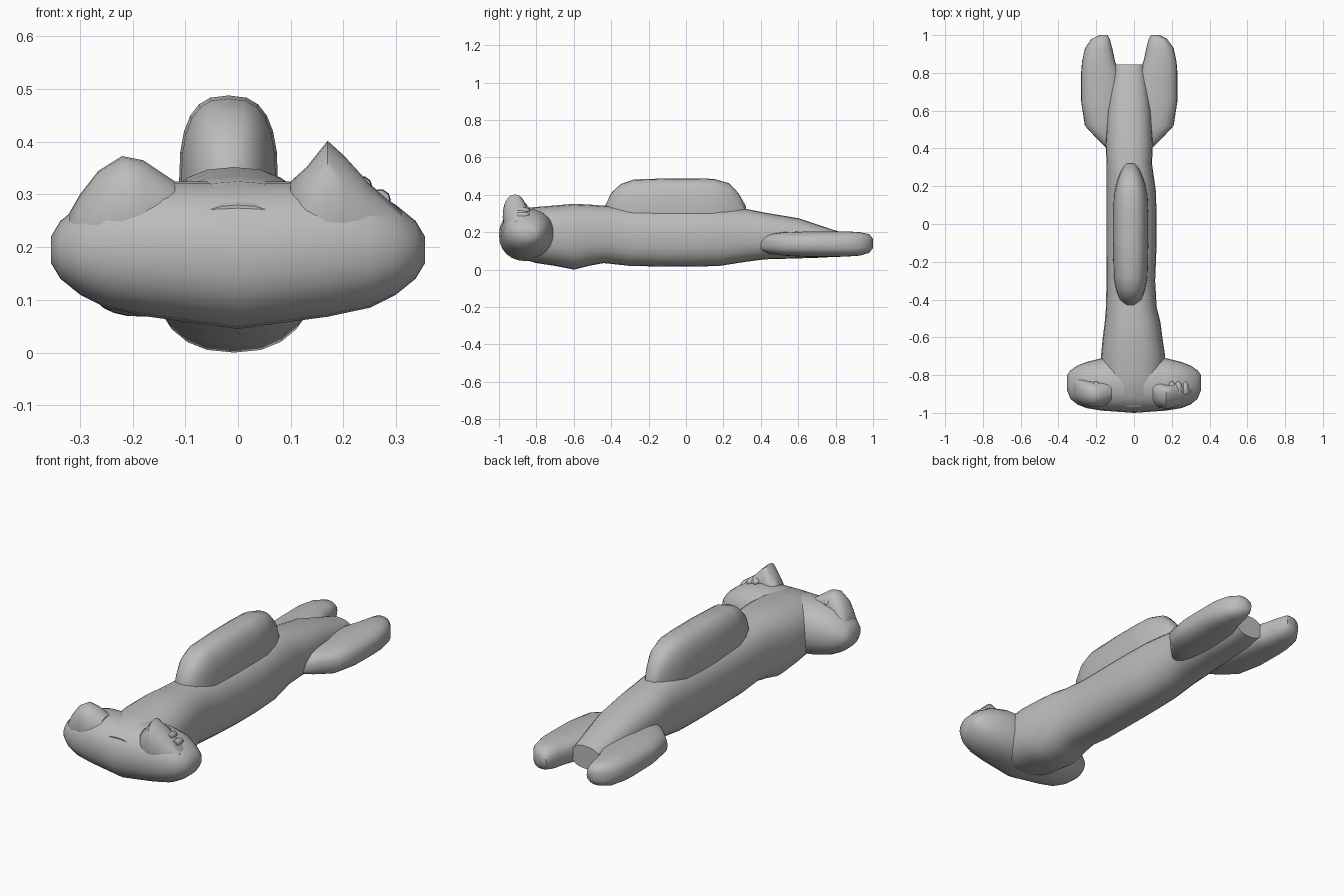
import bpy, bmesh, math

grey = bpy.data.materials.new("plain grey")
grey.diffuse_color = (0.5, 0.5, 0.5, 1)


def loft(name, rings, axis='y', power=2.4, sides=24):
    """Rings are (position along axis, side min, side max, z min, z max)."""
    bm = bmesh.new()
    loops = []
    for t, a0, a1, z0, z1 in rings:
        loop = []
        for i in range(sides):
            ang = 2 * math.pi * i / sides
            c, s = math.cos(ang), math.sin(ang)
            a = (a0 + a1) / 2 + (a1 - a0) / 2 * math.copysign(abs(c) ** (2 / power), c)
            z = (z0 + z1) / 2 + (z1 - z0) / 2 * math.copysign(abs(s) ** (2 / power), s)
            loop.append(bm.verts.new((a, t, z) if axis == 'y' else (t, a, z)))
        loops.append(loop)
    for p, q in zip(loops, loops[1:]):
        for i in range(sides):
            j = (i + 1) % sides
            bm.faces.new((p[i], p[j], q[j], q[i]))
    bm.faces.new(loops[0])
    bm.faces.new(loops[-1])
    bmesh.ops.recalc_face_normals(bm, faces=bm.faces)
    me = bpy.data.meshes.new(name)
    bm.to_mesh(me)
    bm.free()
    me.materials.append(grey)
    ob = bpy.data.objects.new(name, me)
    bpy.context.collection.objects.link(ob)
    for o in bpy.context.selected_objects:
        o.select_set(False)
    ob.select_set(True)
    bpy.context.view_layer.objects.active = ob
    bpy.ops.object.shade_smooth_by_angle(angle=math.radians(50))
    return ob


# Long body
loft("body", [
    (-0.97, -0.10, 0.10, 0.11, 0.28), (-0.90, -0.14, 0.14, 0.065, 0.325),
    (-0.80, -0.17, 0.16, 0.035, 0.335), (-0.70, -0.175, 0.165, 0.02, 0.343),
    (-0.60, -0.165, 0.15, 0.0, 0.352), (-0.52, -0.155, 0.14, 0.02, 0.348),
    (-0.44, -0.148, 0.12, 0.035, 0.342), (-0.30, -0.146, 0.112, 0.02, 0.335),
    (-0.10, -0.145, 0.12, 0.016, 0.33), (0.05, -0.145, 0.12, 0.016, 0.33),
    (0.18, -0.145, 0.115, 0.02, 0.33), (0.32, -0.145, 0.095, 0.042, 0.325),
    (0.42, -0.15, 0.10, 0.055, 0.305), (0.60, -0.14, 0.09, 0.06, 0.275),
    (0.75, -0.12, 0.07, 0.065, 0.225), (0.845, -0.105, 0.055, 0.08, 0.195)])

# Raised back ridge
loft("back_ridge", [
    (y, -0.018 - w, -0.018 + w, 0.15, z) for y, w, z in [
        (-0.43, 0.03, 0.345), (-0.40, 0.058, 0.41), (-0.35, 0.077, 0.457),
        (-0.28, 0.09, 0.482), (-0.10, 0.094, 0.488), (0.06, 0.094, 0.488),
        (0.15, 0.09, 0.485), (0.23, 0.072, 0.462), (0.28, 0.052, 0.41),
        (0.32, 0.03, 0.34)]], power=2.7)

# Wide front crosspiece
half = [(0.355, -0.88, -0.80, 0.17, 0.22), (0.337, -0.925, -0.775, 0.14, 0.25),
        (0.30, -0.955, -0.75, 0.11, 0.28), (0.25, -0.975, -0.73, 0.085, 0.31),
        (0.17, -0.988, -0.71, 0.068, 0.325)]
loft("front_crosspiece", [(-r[0], *r[1:]) for r in half] +
     [(0, -1.0, -0.70, 0.045, 0.325)] + half[::-1], axis='x', power=2.2)

# Raised paws on the crosspiece
loft("left_paw", [
    (-0.32, -0.92, -0.82, 0.18, 0.265), (-0.30, -0.94, -0.81, 0.16, 0.30),
    (-0.265, -0.96, -0.82, 0.16, 0.345), (-0.22, -0.97, -0.83, 0.16, 0.373),
    (-0.18, -0.97, -0.83, 0.16, 0.365), (-0.12, -0.95, -0.82, 0.16, 0.325)],
    axis='x', power=2.2)
loft("right_paw", [
    (0.10, -0.95, -0.82, 0.16, 0.325), (0.13, -0.97, -0.83, 0.16, 0.352),
    (0.17, -0.98, -0.85, 0.16, 0.402), (0.20, -0.975, -0.84, 0.16, 0.375),
    (0.25, -0.96, -0.82, 0.16, 0.32), (0.31, -0.93, -0.82, 0.17, 0.27)],
    axis='x', power=2.2)

# Small finger knobs behind each paw, and the tail fins, on both sides
fin = [(0.40, 0.02, 0.12, 0.10, 0.17), (0.45, 0.02, 0.17, 0.085, 0.19),
       (0.52, 0.02, 0.235, 0.075, 0.20), (0.65, 0.03, 0.255, 0.068, 0.205),
       (0.80, 0.05, 0.255, 0.068, 0.205), (0.86, 0.075, 0.25, 0.07, 0.205),
       (0.93, 0.09, 0.235, 0.075, 0.20), (0.98, 0.103, 0.20, 0.09, 0.19),
       (1.0, 0.115, 0.16, 0.115, 0.165)]
for side, label in ((-1, "left"), (1, "right")):
    for n, (x, z) in enumerate([(0.20, 0.325), (0.235, 0.315), (0.27, 0.29)]):
        loft(f"{label}_finger_{n + 1}", [
            (-0.90 + d, side * x - r, side * x + r, z - r, z + r)
            for d, r in [(0, 0.018), (0.03, 0.02), (0.055, 0.015), (0.065, 0.006)]],
            sides=10, power=2)
    loft(f"{label}_tail_fin", [
        (y, *sorted((-0.025 + side * a, -0.025 + side * b)), z0, z1)
        for y, a, b, z0, z1 in fin], power=2.5)
